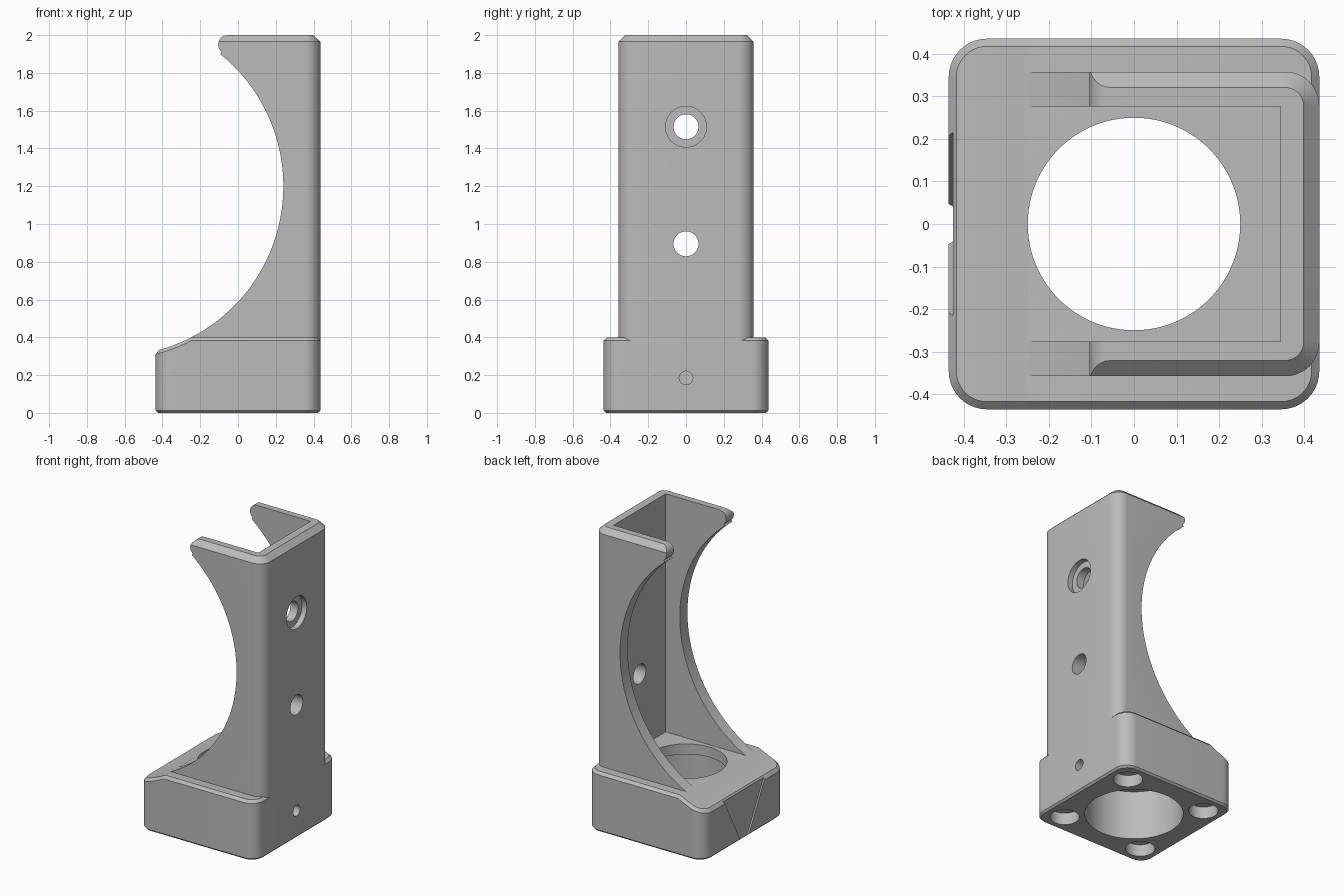
import bpy, bmesh, math
from mathutils import Matrix

cube = bpy.data.objects.get("Cube")
if cube:
    bpy.data.objects.remove(cube, do_unlink=True)

grey = bpy.data.materials.new("plain grey")
grey.use_nodes = True
COLOUR = (0.5, 0.5, 0.5, 1)
grey.diffuse_color = COLOUR
grey.node_tree.nodes["Principled BSDF"].inputs["Base Color"].default_value = COLOUR

HALF = 0.436                             # half width of the base
FLOOR = 0.4                              # height of the base
ARC_X, ARC_Z, ARC_R = -0.66, 1.2, 0.9    # big round cut-away, axis along y
ARC_END = ARC_X + math.sqrt(ARC_R ** 2 - (ARC_Z - FLOOR) ** 2)


def make(name, bm):
    bmesh.ops.recalc_face_normals(bm, faces=bm.faces)
    mesh = bpy.data.meshes.new(name)
    bm.to_mesh(mesh)
    bm.free()
    mesh.materials.append(grey)
    obj = bpy.data.objects.new(name, mesh)
    bpy.context.collection.objects.link(obj)
    return obj


def half_outline(x0, x1, hy, r, segs=10):
    """Positive-y half of a rounded rectangle, running from x0 to x1."""
    steps = [math.pi / 2 * i / segs for i in range(segs + 1)]
    left = [(x0 + r - r * math.cos(a), hy - r + r * math.sin(a)) for a in steps]
    right = [(x1 - r + r * math.sin(a), hy - r + r * math.cos(a)) for a in steps]
    # stations along the straight side follow the round cut-away
    start = x0 + r
    mid = [(start + (ARC_END - start) * i / 8, hy) for i in range(1, 9)]
    return left + mid + right


def loft(name, rings):
    """Skin rings of (half outline, height function), mirrored in y and capped."""
    bm = bmesh.new()
    loops = []
    for pts, height in rings:
        up = [bm.verts.new((x, y, height(x))) for x, y in pts]
        down = [bm.verts.new((x, -y, height(x))) for x, y in pts]
        loops.append((up, down))
    n = len(loops[0][0])
    for (u0, d0), (u1, d1) in zip(loops, loops[1:]):
        a, b = u0 + d0[::-1], u1 + d1[::-1]
        for i in range(2 * n):
            j = (i + 1) % (2 * n)
            bm.faces.new((a[i], a[j], b[j], b[i]))
    for up, down in (loops[0], loops[-1]):
        for i in range(n - 1):
            bm.faces.new((up[i], up[i + 1], down[i + 1], down[i]))
    return make(name, bm)


def prism(name, pts, axis, lo, hi):
    """Extrude a flat outline along x or y."""
    bm = bmesh.new()
    place = (lambda p, t: (t, p[0], p[1])) if axis == "x" else (lambda p, t: (p[0], t, p[1]))
    a, b = ([bm.verts.new(place(p, t)) for p in pts] for t in (lo, hi))
    bm.faces.new(a)
    bm.faces.new(b)
    for i in range(len(pts)):
        j = (i + 1) % len(pts)
        bm.faces.new((a[i], a[j], b[j], b[i]))
    return make(name, bm)


def drill(axis, centre, r, depth, segs=48):
    bm = bmesh.new()
    turn = Matrix.Rotation(math.pi / 2, 4, "Y") if axis == "x" else Matrix()
    bmesh.ops.create_cone(bm, cap_ends=True, segments=segs, radius1=r, radius2=r,
                          depth=depth, matrix=Matrix.Translation(centre) @ turn)
    return make("drill_cutter", bm)


def combine(obj, tool, operation="DIFFERENCE"):
    tool.hide_render = True
    mod = obj.modifiers.new("cut", "BOOLEAN")
    mod.operation, mod.solver, mod.object = operation, "EXACT", tool
    bpy.context.view_layer.objects.active = obj
    bpy.ops.object.modifier_apply(modifier=mod.name)
    bpy.data.objects.remove(tool, do_unlink=True)


def level(z):
    return lambda x: z


def base_top(x):
    if x >= ARC_END:
        return FLOOR
    return ARC_Z - math.sqrt(ARC_R ** 2 - (x - ARC_X) ** 2)


# Base block with chamfered rims and a scooped open side
def base_ring(inset):
    return half_outline(-HALF + inset, HALF - inset, HALF - inset, 0.09 - inset)


CHAMFER = 0.018
base = loft("base", [
    (base_ring(0.012), level(0)),
    (base_ring(0), level(0.012)),
    (base_ring(0), lambda x: base_top(x) - CHAMFER),
    (base_ring(CHAMFER), base_top),
])

# Central opening with a wider bore beneath, corner sockets and side hole
combine(base, drill("z", (0, 0, 0.3), 0.25, 0.8, 96))
combine(base, drill("z", (0, 0, 0.115), 0.3, 0.43, 96))
for sx in (-1, 1):
    for sy in (-1, 1):
        combine(base, drill("z", (sx * 0.3, sy * 0.3, 0), 0.09, 0.16))
combine(base, drill("x", (0.4, 0, 0.185), 0.036, 0.3))

# Shallow tapered recess on the open side
recess = [(-0.035, -0.01), (0.035, -0.01), (0.23, 0.35), (-0.23, 0.35)]
combine(base, prism("recess_cutter", recess, "x", -0.5, -HALF + 0.01))


# Column: chamfered block trimmed to a hooked side profile
def column_ring(inset):
    return half_outline(-0.6, HALF - inset, 0.358 - inset, 0.08 - inset)


column = loft("column", [
    (column_ring(0), level(FLOOR - CHAMFER)),
    (column_ring(0), level(1.965)),
    (column_ring(0.037), level(2)),
])

profile = [(0.6, 0.3), (0.6, 2.1), (-0.05, 2.1)]
for i in range(11):                      # rounded tip
    a = math.radians(90 + 141 * i / 10)
    profile.append((-0.055 + 0.05 * math.cos(a), 1.95 + 0.05 * math.sin(a)))
top_angle = math.radians(51)
end_angle = math.atan2(FLOOR - ARC_Z, ARC_END - ARC_X)
for i in range(65):                      # big arc
    a = top_angle + (end_angle - top_angle) * i / 64
    profile.append((ARC_X + ARC_R * math.cos(a), ARC_Z + ARC_R * math.sin(a)))
profile.append((-0.2, 0.3))
combine(column, prism("profile_cutter", profile, "y", -0.5, 0.5), "INTERSECT")

# Hollow inside of the column
inside = [(-0.8, 0.2), (0.345, 0.2), (0.345, 2.2), (-0.8, 2.2)]
combine(column, prism("inside_cutter", inside, "y", -0.277, 0.277))

# Mounting holes, the upper one counterbored
for z in (0.895, 1.515):
    combine(column, drill("x", (0.4, 0, z), 0.066, 0.4))
combine(column, drill("x", (0.5, 0, 1.515), 0.108, 0.2))

# Smooth curved walls, crisp edges
for obj in (base, column):
    bpy.ops.object.select_all(action="DESELECT")
    obj.select_set(True)
    bpy.context.view_layer.objects.active = obj
    bpy.ops.object.shade_smooth_by_angle(angle=math.radians(30))
